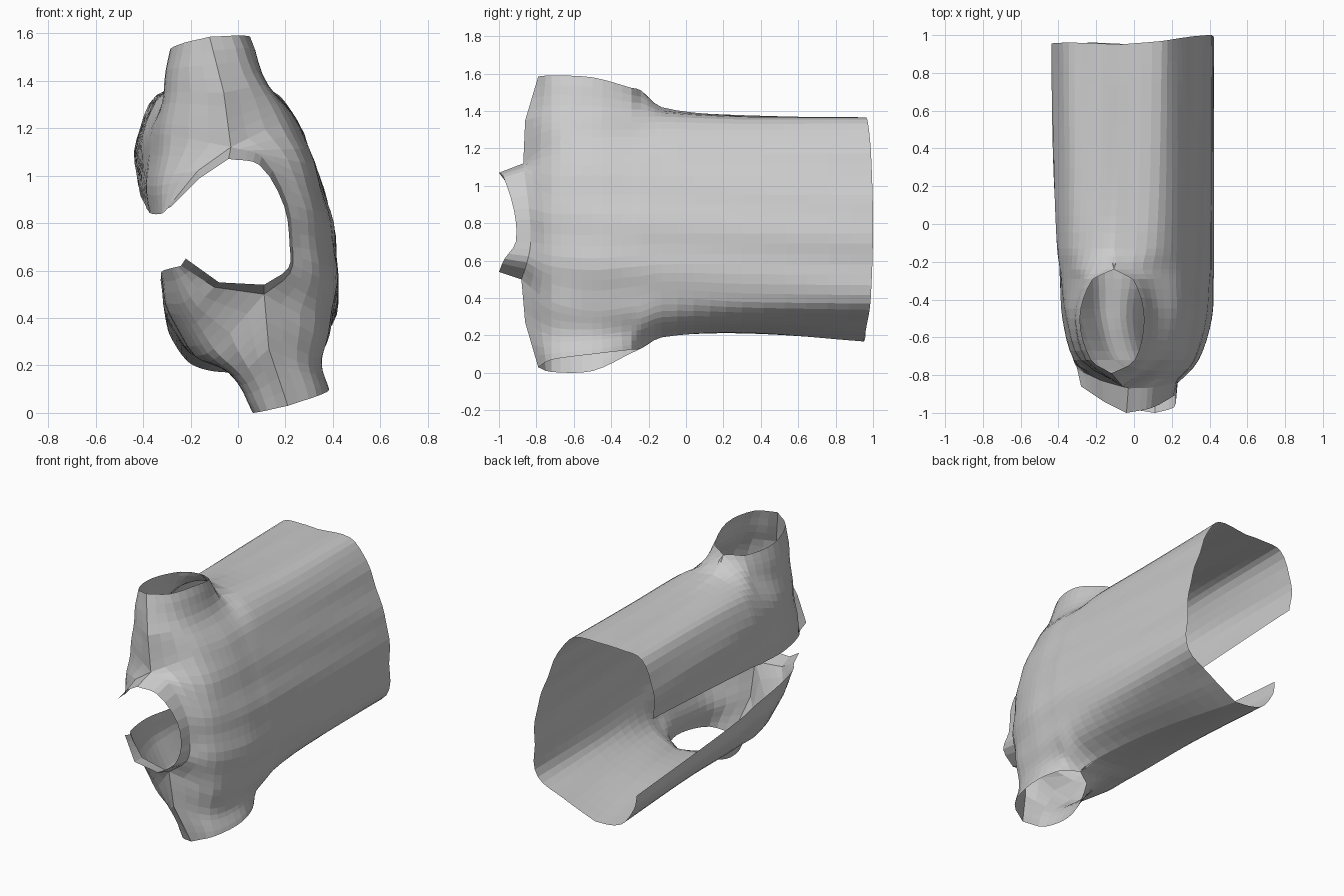
import bpy, bmesh, math
from mathutils import Vector

if "Cube" in bpy.data.objects:
    bpy.data.objects.remove(bpy.data.objects["Cube"])


def hermite(pts, counts):
    """Smooth curve through pts with a fixed number of samples per span."""
    last = len(pts) - 1
    t = [0.0]
    for a, b in zip(pts, pts[1:]):
        t.append(t[-1] + max((b - a).length, 1e-4))
    m = [(pts[min(i + 1, last)] - pts[max(i - 1, 0)]) /
         (t[min(i + 1, last)] - t[max(i - 1, 0)]) for i in range(last + 1)]
    out = []
    for i in range(last):
        h = t[i + 1] - t[i]
        for k in range(counts[i]):
            u = k / counts[i]
            out.append(pts[i] * (2*u**3 - 3*u**2 + 1) + m[i] * h * (u**3 - 2*u**2 + u)
                       + pts[i + 1] * (3*u**2 - 2*u**3) + m[i + 1] * h * (u**3 - u**2))
    return out + [pts[-1].copy()]


def straight(pts, counts):
    """Polyline through pts, sampled like hermite()."""
    out = []
    for i, c in enumerate(counts):
        out += [pts[i].lerp(pts[i + 1], k / c) for k in range(c)]
    return out + [pts[-1].copy()]


def add_grid(bm, rows):
    grid = [[bm.verts.new(p) for p in r] for r in rows]
    for r0, r1 in zip(grid, grid[1:]):
        for i in range(len(r0) - 1):
            bm.faces.new((r0[i], r0[i + 1], r1[i + 1], r1[i]))


def finish(bm, name):
    bmesh.ops.remove_doubles(bm, verts=bm.verts, dist=0.002)
    bmesh.ops.recalc_face_normals(bm, faces=bm.faces)
    me = bpy.data.meshes.new(name)
    bm.to_mesh(me)
    bm.free()
    bpy.context.collection.objects.link(bpy.data.objects.new(name, me))


def vectors(pts):
    return [Vector(p) for p in pts]


# Row stations from hem to armhole; each panel then ends in a 3D shoulder/neck row
STATIONS = [0.95, 0.3, -0.13, -0.24, -0.5, -0.72]
STEPS = [6, 5, 3, 2, 4, 4, 3]


def add_panel(bm, sections, end_row, hem_bulge, cuff_ends):
    rows = [[Vector((x, y, z)) for x, z in s] for y, s in zip(STATIONS, sections)]
    last = len(rows[0]) - 1
    for i, p in enumerate(rows[0]):
        p.y += hem_bulge * math.sin(math.pi * i / last)
    # extra row that opens the armhole quickly, so its rim is rounded
    extra = [a.lerp(b, 0.2) for a, b in zip(rows[3], rows[4])]
    for e in cuff_ends:
        extra[e].x = rows[3][e].x + 0.62 * (rows[4][e].x - rows[3][e].x)
    rows.insert(4, extra)
    rows = [hermite(r, [4] * last) for r in rows] + [end_row]
    cols = [hermite(list(c), STEPS) for c in zip(*rows)]
    for c in cols:                       # faint lengthwise cloth folds, none at the rim
        for p in c[:-1]:
            p.x += 0.004 * math.sin(26 * p.z + 2 * p.y)
    add_grid(bm, cols)


back = [
    [(-.08, 1.36), (.15, 1.355), (.25, 1.23), (.34, 1.0), (.40, .8), (.415, .58), (.40, .37), (.22, .27), (.0, .168)],
    [(-.08, 1.375), (.14, 1.355), (.25, 1.22), (.34, 1.0), (.40, .8), (.42, .58), (.40, .38), (.28, .28), (.10, .215)],
    [(-.10, 1.42), (.12, 1.37), (.25, 1.22), (.34, 1.0), (.40, .8), (.42, .58), (.40, .40), (.33, .27), (.18, .19)],
    [(-.11, 1.51), (.10, 1.37), (.25, 1.22), (.34, 1.0), (.40, .8), (.42, .57), (.39, .36), (.34, .23), (.22, .13)],
    [(.05, 1.58), (.13, 1.38), (.25, 1.22), (.33, 1.0), (.38, .8), (.41, .55), (.37, .33), (.355, .2), (.38, .10)],
    [(.00, 1.59), (.09, 1.38), (.18, 1.22), (.28, 1.0), (.32, .8), (.34, .57), (.32, .38), (.30, .2), (.33, .07)],
]
upper_front = [
    [(-.425, .96), (-.43, 1.15), (-.34, 1.34), (-.2, 1.36), (-.08, 1.36)],
    [(-.41, .92), (-.42, 1.15), (-.34, 1.33), (-.2, 1.375), (-.08, 1.375)],
    [(-.39, .88), (-.405, 1.12), (-.35, 1.31), (-.22, 1.39), (-.10, 1.42)],
    [(-.385, .86), (-.395, 1.08), (-.355, 1.27), (-.25, 1.40), (-.11, 1.51)],
    [(-.37, .84), (-.375, 1.0), (-.35, 1.18), (-.315, 1.35), (-.29, 1.53)],
    [(-.325, .84), (-.31, 1.0), (-.28, 1.17), (-.26, 1.35), (-.23, 1.56)],
]
lower_front = [
    [(-.305, .42), (-.285, .33), (-.22, .22), (-.13, .18), (.0, .168)],
    [(-.315, .48), (-.295, .38), (-.22, .26), (-.08, .215), (.10, .215)],
    [(-.325, .53), (-.295, .40), (-.20, .25), (-.04, .205), (.18, .19)],
    [(-.33, .56), (-.295, .42), (-.19, .245), (-.01, .185), (.22, .13)],
    [(-.325, .595), (-.28, .42), (-.17, .24), (-.04, .17), (.065, .01)],
    [(-.285, .61), (-.20, .42), (-.10, .27), (.01, .16), (.10, .005)],
]

# Neck rim: upper front and lower front are straight, the back of the neck curves
neck_upper = vectors([(-.30, -.77, .86), (-.17, -.83, 1.02), (-.03, -.87, 1.12)])
neck_back = vectors([(-.03, -.87, 1.12), (.1, -.865, 1.08), (.21, -.84, .88), (.23, -.83, .7),
                     (.22, -.85, .59), (.11, -.88, .5)])
neck_lower = vectors([(.11, -.88, .5), (-.1, -.86, .53), (-.24, -.79, .62)])
upper_seam = vectors([(-.03, -.87, 1.12), (-.06, -.86, 1.35), (-.12, -.79, 1.585)])
lower_seam = vectors([(.11, -.88, .5), (.13, -.86, .27), (.21, -.79, .03)])
EDGE = [4, 4]
neck_back_fine = hermite(neck_back, [4, 3, 3, 3, 3])

# Open garment: back panel plus two front panels, gaps form armholes and neck
bm = bmesh.new()
add_panel(bm, back, straight(upper_seam[::-1], EDGE) + neck_back_fine[1:-1] + [neck_back[-1]]
          + straight(lower_seam, EDGE)[1:], 0.05, (0, -1))
add_panel(bm, upper_front, straight(neck_upper, EDGE) + straight(upper_seam, EDGE)[1:], 0.01, (-1,))
add_panel(bm, lower_front, straight(neck_lower[::-1], EDGE) + straight(lower_seam, EDGE)[1:], 0.01, (-1,))
finish(bm, "vest_body")

# Standing collar band around the neck opening
edge_upper = vectors([(-.28, -.86, .87), (-.16, -.94, .99), (-.04, -1, 1.07)])
edge_back = vectors([(-.04, -1, 1.07), (.09, -.975, 1.045), (.195, -.92, .87), (.218, -.91, .7),
                     (.212, -.97, .61), (.11, -1, .54)])
edge_lower = vectors([(.11, -1, .54), (-.08, -.97, .55), (-.22, -.87, .65)])
bm = bmesh.new()
add_grid(bm, [straight(u, EDGE) + hermite(b, [4, 3, 3, 3, 3])[1:] + straight(l, EDGE)[1:]
              for u, b, l in ((neck_upper, neck_back, neck_lower), (edge_upper, edge_back, edge_lower))])
finish(bm, "collar")
